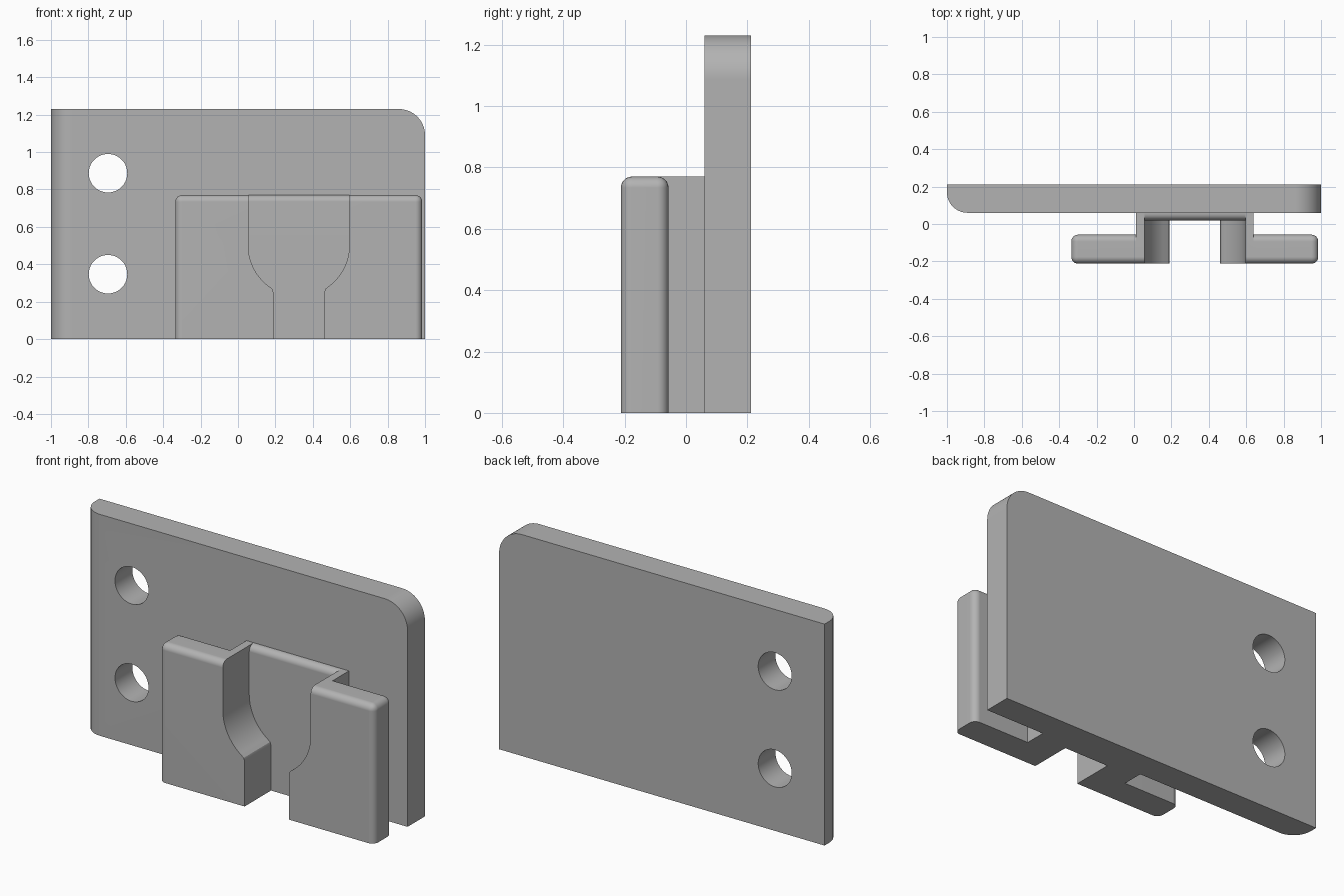
import bpy, bmesh
from math import cos, sin, radians
from mathutils import Vector

cube = bpy.data.objects.get("Cube")
if cube:
    bpy.data.objects.remove(cube, do_unlink=True)

grey = bpy.data.materials.new("plain grey")
grey.use_nodes = True
grey.diffuse_color = (0.45, 0.45, 0.45, 1)
grey.node_tree.nodes["Principled BSDF"].inputs["Base Color"].default_value = (0.45, 0.45, 0.45, 1)


def add_object(name, bm):
    bmesh.ops.recalc_face_normals(bm, faces=bm.faces)
    mesh = bpy.data.meshes.new(name)
    bm.to_mesh(mesh)
    bm.free()
    obj = bpy.data.objects.new(name, mesh)
    mesh.materials.append(grey)
    bpy.context.collection.objects.link(obj)
    return obj


def box(name, lo, hi, rounds=()):
    """Box from corner to corner; rounds = (edge test on the midpoint, radius, segments)."""
    lo, hi = Vector(lo), Vector(hi)
    bm = bmesh.new()
    bmesh.ops.create_cube(bm, size=1)
    for v in bm.verts:
        v.co = Vector([(lo[i] + hi[i]) / 2 + v.co[i] * (hi[i] - lo[i]) for i in range(3)])
    for test, radius, segments in rounds:
        edges = [e for e in bm.edges if test((e.verts[0].co + e.verts[1].co) / 2)]
        bmesh.ops.bevel(bm, geom=edges, offset=radius, segments=segments,
                        profile=0.5, affect='EDGES', clamp_overlap=False)
    return add_object(name, bm)


def prism(name, outline, y0, y1):
    """Extrude an x-z outline along y."""
    bm = bmesh.new()
    face = bm.faces.new([bm.verts.new((x, y0, z)) for x, z in outline])
    new = bmesh.ops.extrude_face_region(bm, geom=[face])["geom"]
    bmesh.ops.translate(bm, vec=(0, y1 - y0, 0),
                        verts=[g for g in new if isinstance(g, bmesh.types.BMVert)])
    return add_object(name, bm)


def activate(obj):
    bpy.ops.object.select_all(action='DESELECT')
    obj.select_set(True)
    bpy.context.view_layer.objects.active = obj


def combine(obj, other, operation):
    mod = obj.modifiers.new(operation.lower(), 'BOOLEAN')
    mod.operation, mod.object, mod.solver = operation, other, 'EXACT'
    activate(obj)
    bpy.ops.object.modifier_apply(modifier=mod.name)
    bpy.data.objects.remove(other, do_unlink=True)


def finish(obj):
    activate(obj)
    bpy.ops.object.shade_smooth_by_angle(angle=radians(30))
    mod = obj.modifiers.new("even shading", 'WEIGHTED_NORMAL')
    mod.keep_sharp = True


# Back plate: one rounded top corner and one rounded front edge
plate = box("back_plate", (-1, 0.06, 0), (1, 0.212, 1.23), [
    (lambda m: m.x > 0.99 and m.z > 1.2, 0.14, 16),
    (lambda m: m.x < -0.99 and m.y < 0.07, 0.11, 12)])

# Two screw holes
for z in (0.347, 0.887):
    hole = [(-0.695 + 0.103 * cos(radians(a)), z + 0.103 * sin(radians(a)))
            for a in range(0, 360, 6)]
    combine(plate, prism("hole_cutter", hole, -0.1, 0.4), 'DIFFERENCE')
finish(plate)

# Front flange with rounded outer edges, joined to the plate by a neck
TOP = 0.77
holder = box("slotted_holder", (-0.335, -0.212, 0), (0.985, -0.057, TOP),
             [(lambda m: m.z > 0.01, 0.036, 6)])
combine(holder, box("neck", (0.01, -0.13, 0), (0.64, 0.061, TOP)), 'UNION')

# Keyhole slot: wide at the top, curving in to a narrow channel
MID, R, ARC_Z = 0.325, 0.27, 0.5
half = [(R, TOP + 0.2)]
half += [(R * cos(radians(a)), ARC_Z - R * sin(radians(a))) for a in range(0, 54, 3)]
half += [(0.155, 0.279), (0.142, 0.268), (0.136, 0.25), (0.136, -0.2)]
slot = [(MID + x, z) for x, z in half] + [(MID - x, z) for x, z in reversed(half)]
combine(holder, prism("slot_cutter", slot, -0.4, 0.1), 'DIFFERENCE')
finish(holder)

# Wall at the back of the slot with a rounded top front edge
wall = box("slot_back_wall", (MID - R, 0.02, 0), (MID + R, 0.061, TOP),
           [(lambda m: m.z > TOP - 0.01 and m.y < 0.03, 0.035, 6)])
finish(wall)
